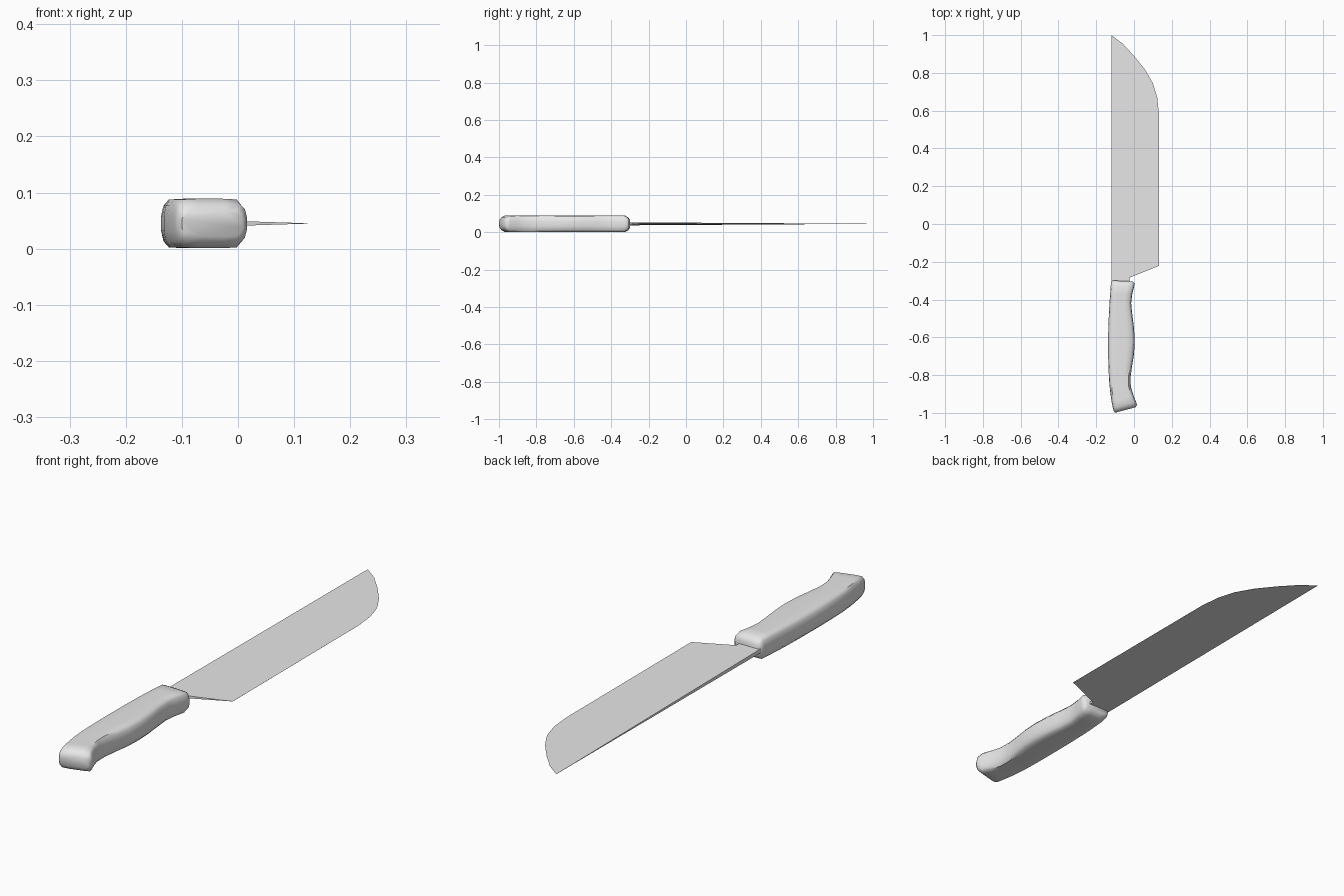
import bpy, bmesh, math

cube = bpy.data.objects.get("Cube")
if cube:
    bpy.data.objects.remove(cube)

MID = 0.045  # height of the knife's middle plane


def material(name, color):
    mat = bpy.data.materials.new(name)
    mat.use_nodes = True
    mat.diffuse_color = color
    mat.node_tree.nodes["Principled BSDF"].inputs["Base Color"].default_value = color
    return mat


def finish(bm, name, mat, angle):
    bmesh.ops.recalc_face_normals(bm, faces=bm.faces)
    mesh = bpy.data.meshes.new(name)
    bm.to_mesh(mesh)
    bm.free()
    obj = bpy.data.objects.new(name, mesh)
    bpy.context.collection.objects.link(obj)
    mesh.materials.append(mat)
    bpy.ops.object.select_all(action="DESELECT")
    obj.select_set(True)
    bpy.context.view_layer.objects.active = obj
    bpy.ops.object.shade_smooth_by_angle(angle=math.radians(angle))
    return obj


grey = material("light grey", (0.8, 0.8, 0.8, 1))

# Blade: thick at the spine and heel, thin at the edge and tip
spine = -0.12
outline = [(-0.025, -0.31), (-0.025, -0.285), (0.132, -0.222), (0.132, 0.58),
           (0.123, 0.67), (0.10, 0.745), (0.06, 0.815), (0.0, 0.89),
           (-0.06, 0.955), (spine, 1.0)]
bm = bmesh.new()


def blade_side(sign):
    verts = []
    for x, y in [(spine, -0.31)] + outline:
        half = 0.008 * (0.135 - x) / 0.255 * (1.02 - y) / 1.32
        verts.append(bm.verts.new((x, y, MID + sign * half)))
    return verts


top, bottom = blade_side(1), blade_side(-1)
bm.faces.new(top)
bm.faces.new(bottom)
for i in range(len(top)):
    j = (i + 1) % len(top)
    bm.faces.new((top[i], top[j], bottom[j], bottom[i]))
finish(bm, "blade", grey, 20)

# Handle: stations of left x, left y, right x, right y, height scale
stations = [
    (-0.112, -0.299, -0.006, -0.304, 0.5), (-0.122, -0.308, 0.002, -0.313, 0.8),
    (-0.123, -0.325, 0.001, -0.33, 1), (-0.126, -0.37, -0.009, -0.37, 1),
    (-0.13, -0.42, -0.015, -0.42, 1), (-0.133, -0.48, -0.009, -0.48, 1),
    (-0.136, -0.55, 0.0, -0.55, 1), (-0.137, -0.62, 0.004, -0.62, 1),
    (-0.137, -0.69, 0.0, -0.69, 1), (-0.135, -0.76, -0.01, -0.75, 1),
    (-0.132, -0.83, -0.018, -0.81, 1), (-0.126, -0.89, -0.017, -0.86, 1),
    (-0.118, -0.945, -0.002, -0.91, 1), (-0.112, -0.975, 0.01, -0.94, 1),
    (-0.108, -0.99, 0.016, -0.957, 0.8), (-0.1, -0.999, 0.009, -0.97, 0.5)]
quarter = [(1, 0.3), (0.94, 0.72), (0.8, 0.97), (0.4, 1)]
half_ring = quarter + [(-u, w) for u, w in reversed(quarter)]
section = half_ring + [(u, -w) for u, w in reversed(half_ring)]

bm = bmesh.new()
rings = []
for lx, ly, rx, ry, scale in stations:
    ring = []
    for u, w in section:
        t = (u + 1) / 2
        ring.append(bm.verts.new((lx + (rx - lx) * t, ly + (ry - ly) * t,
                                  MID + 0.044 * w * scale)))
    rings.append(ring)
for a, b in zip(rings, rings[1:]):
    for i in range(len(a)):
        j = (i + 1) % len(a)
        bm.faces.new((a[i], a[j], b[j], b[i]))
bm.faces.new(rings[0])
bm.faces.new(rings[-1])
finish(bm, "handle", grey, 50)
